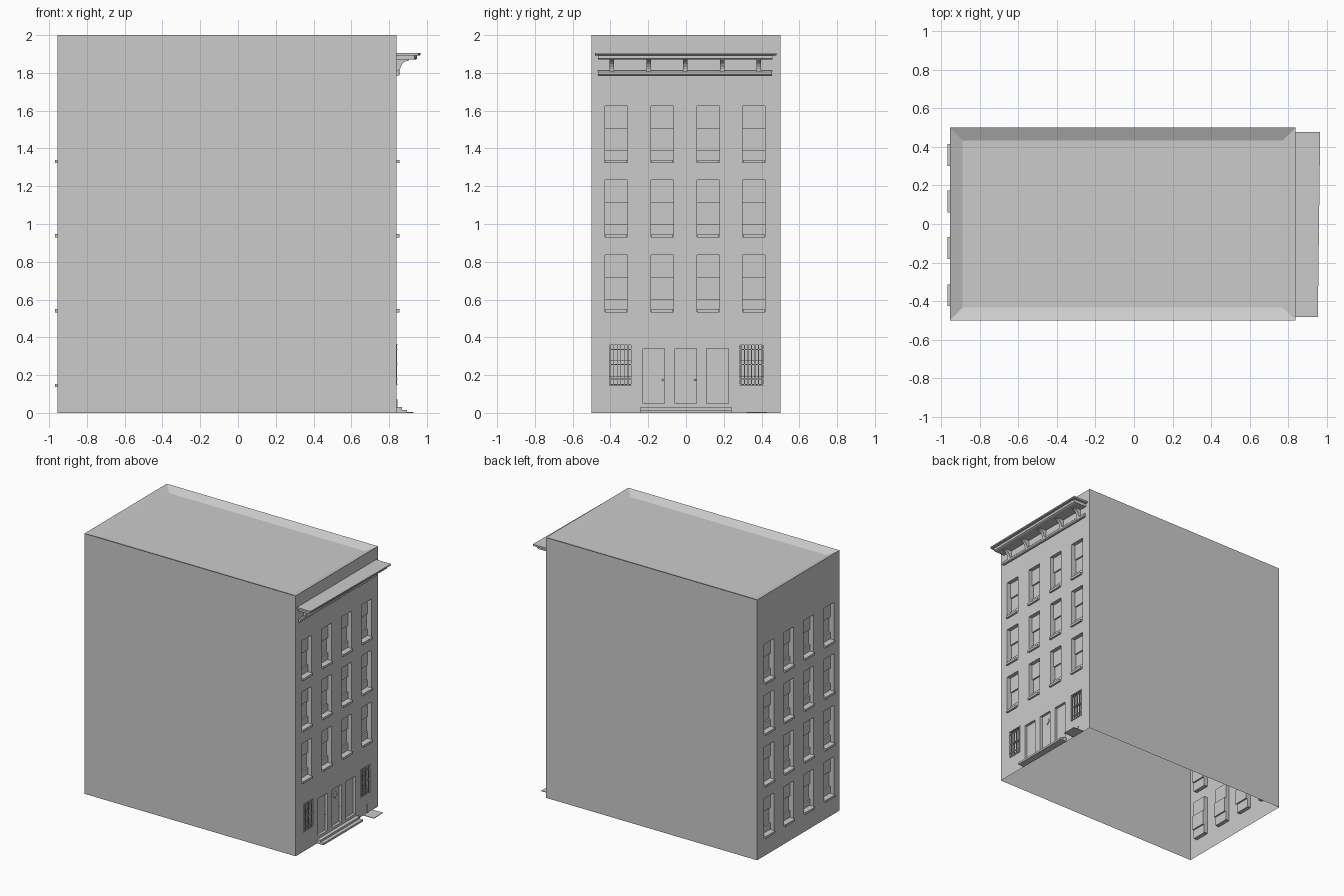
import bpy, bmesh, math

if "Cube" in bpy.data.objects:
    bpy.data.objects.remove(bpy.data.objects["Cube"])

FRONT, BACK = 0.84, 0.955          # distance of the two facades from the origin
YS = [-0.37, -0.125, 0.118, 0.358]  # window column centres
HW = 0.06                           # half window width


def finish(name, bm):
    me = bpy.data.meshes.new(name)
    bm.to_mesh(me)
    bm.free()
    ob = bpy.data.objects.new(name, me)
    bpy.context.collection.objects.link(ob)
    return ob


def add_box(bm, x0, x1, y0, y1, z0, z1):
    v = [bm.verts.new((x, y, z)) for x in (x0, x1) for y in (y0, y1) for z in (z0, z1)]
    for f in ((0, 1, 3, 2), (4, 6, 7, 5), (0, 4, 5, 1), (2, 3, 7, 6), (0, 2, 6, 4), (1, 5, 7, 3)):
        bm.faces.new([v[i] for i in f])


def boxes(name, items):
    bm = bmesh.new()
    for b in items:
        add_box(bm, *b)
    return finish(name, bm)


def add_prism(bm, profile, y0, y1, skew=0.0):
    """Extrude an xz profile along y; skew pushes the outer points further at y1."""
    a = [bm.verts.new((x, y0, z)) for x, z in profile]
    b = [bm.verts.new((x + (skew if x > FRONT + 0.02 else 0), y1, z)) for x, z in profile]
    n = len(profile)
    fs = [bm.faces.new(a), bm.faces.new(b[::-1])]
    fs += [bm.faces.new((a[i], b[i], b[(i + 1) % n], a[(i + 1) % n])) for i in range(n)]
    bmesh.ops.recalc_face_normals(bm, faces=fs)


def facade(name, dist, s, openings):
    """Wall facing s*x with recessed openings (y0, y1, z0, z1, recess profile)."""
    bm = bmesh.new()

    def face(pts):
        bm.faces.new([bm.verts.new((s * (dist + d), s * y, z)) for d, y, z in pts])

    ys = sorted({-0.5, 0.5} | {round(v, 4) for o in openings for v in o[:2]})
    zs = sorted({0.0, 2.0} | {round(v, 4) for o in openings for v in o[2:4]})
    for y0, y1 in zip(ys, ys[1:]):
        for z0, z1 in zip(zs, zs[1:]):
            cy, cz = (y0 + y1) / 2, (z0 + z1) / 2
            if not any(o[0] < cy < o[1] and o[2] < cz < o[3] for o in openings):
                face([(0, y0, z0), (0, y1, z0), (0, y1, z1), (0, y0, z1)])
    for y0, y1, z0, z1, prof in openings:
        for (d, z), (e, w) in zip(prof, prof[1:]):
            face([(d, y0, z), (e, y0, w), (e, y1, w), (d, y1, z)])
        face([(d, y0, z) for d, z in reversed(prof)])
        face([(d, y1, z) for d, z in prof])
    bmesh.ops.remove_doubles(bm, verts=bm.verts[:], dist=1e-5)
    return finish(name, bm)


def sash(y, z0, h=0.3):
    """Sash window: upper pane, deeper lower pane and a bottom rail."""
    t, m, r = z0 + h, z0 + h * 0.6, z0 + h * 0.22
    prof = [(0, t), (-.03, t), (-.03, m), (-.042, m), (-.042, r), (-.03, r), (-.03, z0), (0, z0)]
    return (y - HW, y + HW, z0, t, prof)


def recess(y0, y1, z0, z1, d):
    return (y0, y1, z0, z1, [(0, z1), (-d, z1), (-d, z0), (0, z0)])


# Facades with windows and doors
front_rows = [0.535, 0.932, 1.325]
back_rows = [0.14] + front_rows
doors = [(-0.228, -0.115), (-0.057, 0.056), (0.108, 0.225)]
grilles = [-0.345, 0.347]
ops = [sash(y, z) for y in YS for z in front_rows]
ops += [recess(a, b, 0.05, 0.34, 0.02) for a, b in doors]
ops += [sash(y, 0.145, 0.22) for y in grilles]
facade("front_facade", FRONT, 1, ops)
facade("rear_facade", BACK, -1, [sash(-y, z) for y in YS for z in back_rows])

# Party walls and sunken roof, open underneath
bm = bmesh.new()


def ring(inset, z):
    return [bm.verts.new(p) for p in ((-BACK + inset, -0.5 + inset, z), (FRONT - inset, -0.5 + inset, z),
                                      (FRONT - inset, 0.5 - inset, z), (-BACK + inset, 0.5 - inset, z))]


base, rim, deck = ring(0, 0), ring(0, 2), ring(0.065, 1.97)
for i in (0, 2):
    bm.faces.new((base[i], base[i + 1], rim[(i + 1) % 4], rim[i]))
for i in range(4):
    j = (i + 1) % 4
    bm.faces.new((rim[i], rim[j], deck[j], deck[i]))
bm.faces.new(deck)
finish("party_walls_and_roof", bm)

# Window sills
boxes("front_sills", [(FRONT - .03, FRONT + .015, y - HW + .003, y + HW - .003, z - .003, z + .014)
                      for y in YS for z in front_rows])
boxes("rear_sills", [(-BACK - .015, -BACK + .03, y - HW + .003, y + HW - .003, z - .003, z + .014)
                     for y in YS for z in back_rows])

# Security bars on the ground floor windows
bars = []
for y in grilles:
    for i in range(7):
        c = y - 0.056 + i * 0.112 / 6
        bars.append((FRONT - .003, FRONT + .003, c - .002, c + .002, 0.145, 0.365))
    for z in (0.15, 0.18, 0.255, 0.335, 0.361):
        bars.append((FRONT - .002, FRONT + .004, y - HW, y + HW, z - .0025, z + .0025))
boxes("window_bars", bars)

# Diamond light and knobs on the doors
bpy.ops.mesh.primitive_cylinder_add(vertices=4, radius=0.03, depth=0.008,
                                    location=(FRONT - .018, 0, 0.28), rotation=(0, math.pi / 2, 0))
bpy.context.object.name = "door_diamond_light"
for y in (-0.123, 0.048):
    bpy.ops.mesh.primitive_uv_sphere_add(segments=10, ring_count=6, radius=0.005,
                                         location=(FRONT - .015, y, 0.175))
    bpy.context.object.name = "door_knob"

# Entrance steps, pavement hatch and small wall plate
boxes("entrance_steps", [(FRONT, FRONT + .055, -0.24, 0.24, 0, 0.015),
                         (FRONT, FRONT + .028, -0.24, 0.24, 0.015, 0.03)])
boxes("pavement_hatch", [(FRONT, 0.93, 0.32, 0.43, 0, 0.004)])
boxes("hatch_pipe", [(FRONT, FRONT + .005, 0.365, 0.375, 0, 0.07)])

# Cornice: slightly skewed slabs, curved brackets and base moulding
F = FRONT
bm = bmesh.new()
add_prism(bm, [(F, 1.893), (0.95, 1.893), (0.955, 1.897), (0.955, 1.906), (F, 1.906)], -0.483, 0.478, 0.012)
add_prism(bm, [(F, 1.87), (0.925, 1.87), (0.935, 1.875), (0.935, 1.893), (F, 1.893)], -0.465, 0.458, 0.012)
finish("cornice_slabs", bm)
bm = bmesh.new()
arc = [(0.905 - 0.05 * math.sin(a), 1.80 + 0.065 * math.cos(a)) for a in
       [i * math.pi / 12 for i in range(7)]]
for y in (-0.393, -0.198, -0.003, 0.193, 0.386):
    add_prism(bm, [(F, 1.87), (0.905, 1.87)] + arc + [(0.85, 1.79), (F, 1.79)], y - .012, y + .012)
finish("cornice_brackets", bm)
bm = bmesh.new()
add_prism(bm, [(F, 1.785), (0.85, 1.785), (0.857, 1.791), (0.857, 1.805), (0.85, 1.812), (F, 1.812)],
          -0.467, 0.455)
finish("cornice_base_moulding", bm)
